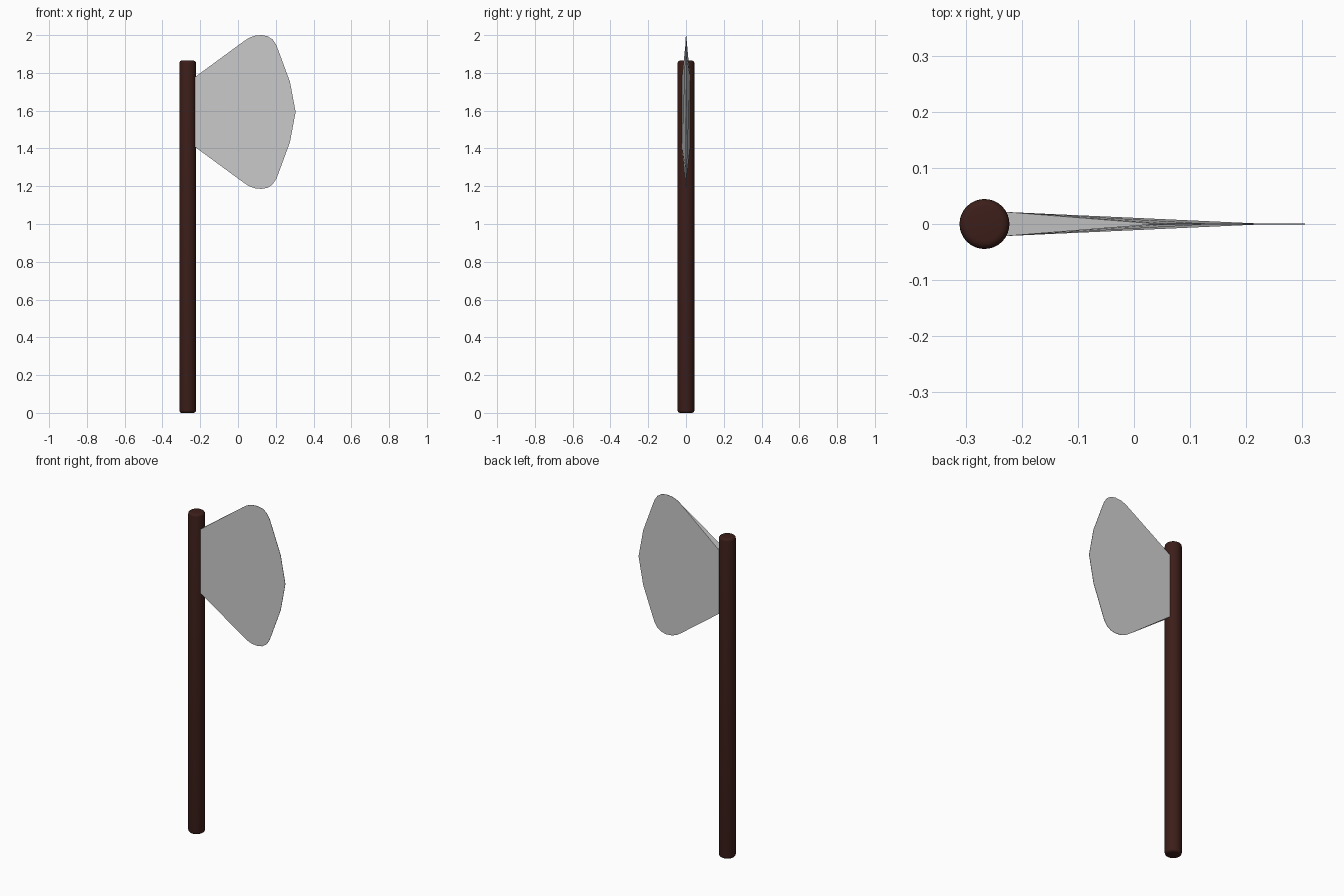
import bpy
import bmesh

if "Cube" in bpy.data.objects:
    bpy.data.objects.remove(bpy.data.objects["Cube"])

# Handle: round bar with softened ends
bpy.ops.mesh.primitive_cylinder_add(vertices=32, radius=0.0445, depth=1.865,
                                    location=(-0.2665, 0, 0.9325))
handle = bpy.context.object
handle.name = "handle"
bm = bmesh.new()
bm.from_mesh(handle.data)
rims = [e for e in bm.edges if abs(e.verts[0].co.z - e.verts[1].co.z) < 1e-4]
bmesh.ops.bevel(bm, geom=rims, offset=0.014, segments=4, profile=0.5, affect='EDGES')
bm.to_mesh(handle.data)
bm.free()
bpy.ops.object.shade_smooth_by_angle()
wood = bpy.data.materials.new("dark_wood")
wood.diffuse_color = (0.045, 0.013, 0.010, 1)
wood.use_nodes = True
wood.node_tree.nodes["Principled BSDF"].inputs["Base Color"].default_value = wood.diffuse_color
handle.data.materials.append(wood)

# Blade: upper half of the outline (x, height above the middle), mirrored below
MID = 1.593
upper = [(-0.229, 0.184), (0.03, 0.374), (0.057, 0.392), (0.09, 0.404),
         (0.125, 0.407), (0.157, 0.401), (0.183, 0.384), (0.203, 0.354),
         (0.22, 0.309), (0.275, 0.16)]
outline = upper + [(0.305, 0.0)] + [(x, -h) for x, h in reversed(upper)]

bm = bmesh.new()
sides = []
for s in (-1, 1):
    # thick at the handle, knife thin along the cutting edge
    sides.append([bm.verts.new((x, s * (0.0215 if x < -0.2 else 0.001), MID + h))
                  for x, h in outline])
front, back = sides
bm.faces.new(front)
bm.faces.new(list(reversed(back)))
n = len(outline)
for i in range(n):
    j = (i + 1) % n
    bm.faces.new((front[i], back[i], back[j], front[j]))
bmesh.ops.recalc_face_normals(bm, faces=bm.faces)
mesh = bpy.data.meshes.new("blade")
bm.to_mesh(mesh)
bm.free()
blade = bpy.data.objects.new("blade", mesh)
bpy.context.collection.objects.link(blade)
